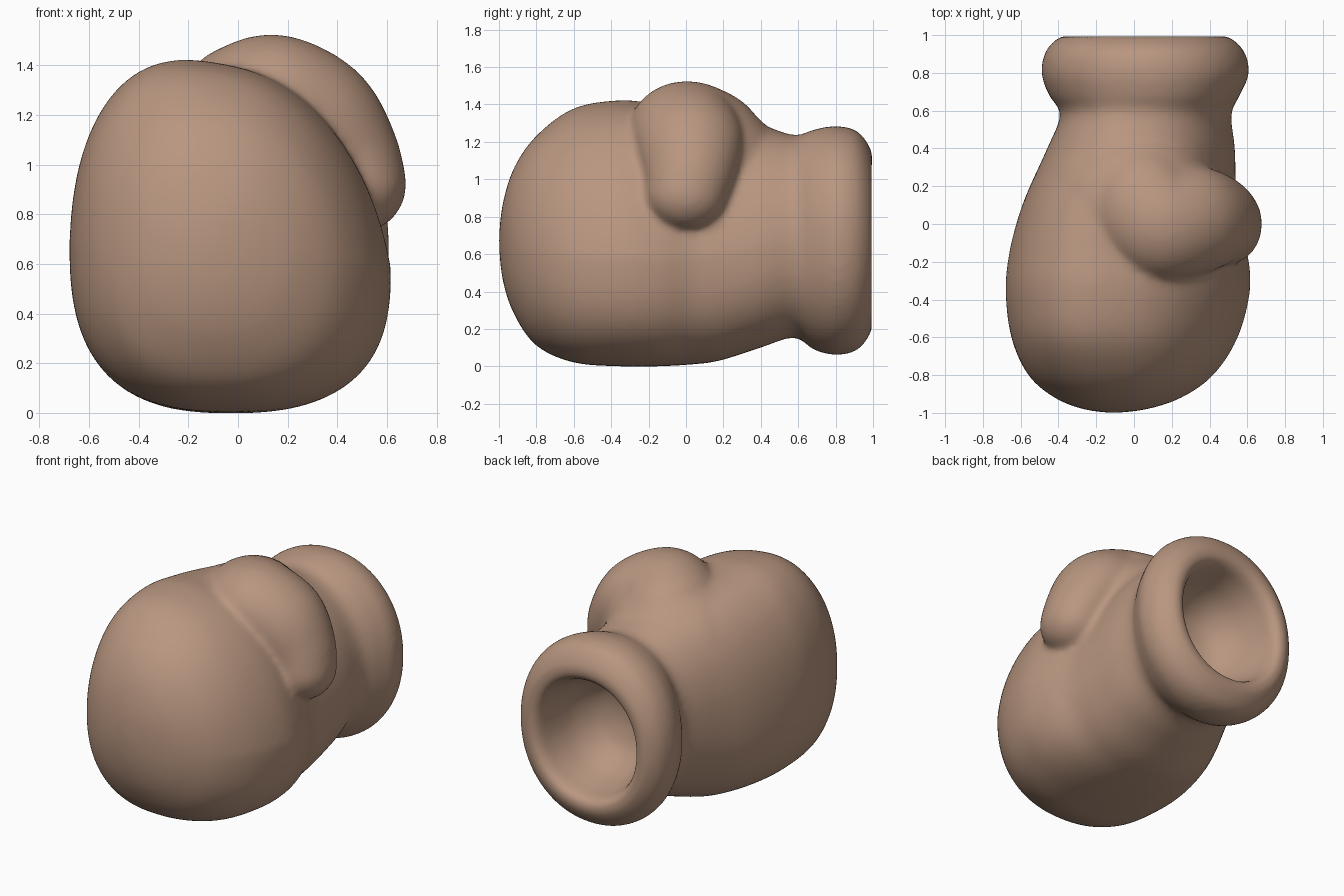
import bpy, bmesh
from math import cos, sin, tau, copysign
from mathutils import Vector, Matrix

cube = bpy.data.objects.get("Cube")
if cube:
    bpy.data.objects.remove(cube, do_unlink=True)

leather = bpy.data.materials.new("tan_leather")
leather.use_nodes = True
leather.diffuse_color = (0.48, 0.305, 0.215, 1)
leather.node_tree.nodes["Principled BSDF"].inputs["Base Color"].default_value = leather.diffuse_color


def smooth_path(points, steps):
    """Catmull-Rom interpolation of points of any dimension."""
    p = [Vector(q) for q in points]
    p = [p[0]] + p + [p[-1]]
    out = []
    for a, b, c, d in zip(p, p[1:], p[2:], p[3:]):
        for i in range(steps):
            t = i / steps
            out.append(0.5 * (2 * b + (c - a) * t + (2 * a - 5 * b + 4 * c - d) * t * t
                              + (3 * b - a - 3 * c + d) * t ** 3))
    return out + [p[-1]]


def power(v, e):
    return copysign(abs(v) ** e, v)


def add_loft(bm, stations, sides=64):
    """Skin squarish leaning rings along y: (y, left, right, bottom, top, squareness)."""
    rings = []
    for y, x0, x1, z0, z1, n in stations:
        ring = []
        hw, hh = (x1 - x0) / 2, (z1 - z0) / 2
        lean = 0.12 * max(n - 2.1, 0)
        for i in range(sides):
            c, s = (power(f(tau * i / sides), 2 / n) for f in (cos, sin))
            up = lean * max(s, 0)
            x = (x0 + x1) / 2 + hw * c * (1 - up) - up * (1 + c)
            z = (z0 + z1) / 2 + hh * s - lean * (c * (1 + s) + 1.5 * (1 - s * s))
            ring.append(bm.verts.new((x, y, z)))
        rings.append(ring)
    for a, b in zip(rings, rings[1:]):
        for i in range(sides):
            j = (i + 1) % sides
            bm.faces.new((a[i], a[j], b[j], b[i]))
    bm.faces.new(rings[0])
    bm.faces.new(rings[-1])


def add_blob_chain(bm, points, steps=6, widen=1.12):
    """Overlapping balls, widened along y, on a path: (x, y, z, radius)."""
    for x, y, z, r in smooth_path(points, steps):
        bmesh.ops.create_icosphere(bm, subdivisions=4, radius=r,
                                   matrix=Matrix.Translation((x, y, z))
                                   @ Matrix.Diagonal((1, widen, 1, 1)))


bm = bmesh.new()

# Fist, wrist, rolled cuff and hollow opening in one skin
add_loft(bm, smooth_path([
    (-1.00, -0.13, -0.09, 0.64, 0.70, 2.1),
    (-0.98, -0.27, 0.07, 0.46, 0.87, 2.1),
    (-0.92, -0.42, 0.25, 0.28, 1.06, 2.2),
    (-0.80, -0.56, 0.42, 0.11, 1.23, 2.3),
    (-0.60, -0.65, 0.55, 0.02, 1.37, 2.45),
    (-0.35, -0.68, 0.615, 0.00, 1.41, 2.5),
    (-0.15, -0.66, 0.60, 0.00, 1.39, 2.5),
    (0.03, -0.615, 0.55, 0.01, 1.37, 2.45),
    (0.18, -0.56, 0.54, 0.03, 1.35, 2.4),
    (0.40, -0.46, 0.535, 0.10, 1.29, 2.3),
    (0.58, -0.39, 0.515, 0.155, 1.235, 2.2),
    (0.68, -0.45, 0.56, 0.09, 1.265, 2.1),
    (0.80, -0.49, 0.61, 0.06, 1.285, 2.1),
    (0.92, -0.465, 0.58, 0.09, 1.255, 2.1),
    (0.995, -0.38, 0.49, 0.20, 1.14, 2.1),
    (0.97, -0.31, 0.42, 0.27, 1.06, 2.1),
    (0.85, -0.28, 0.385, 0.30, 1.02, 2.1),
    (0.70, -0.23, 0.335, 0.35, 0.97, 2.1),
    (0.58, -0.14, 0.24, 0.45, 0.87, 2.1),
    (0.53, -0.01, 0.11, 0.60, 0.72, 2.1),
], 5))

# Broad thumb base swelling out of the back of the hand
add_blob_chain(bm, [
    (-0.04, 0.08, 0.96, 0.455),
    (0.02, 0.10, 1.01, 0.43),
    (0.07, 0.06, 1.14, 0.35),
], widen=1.0)

# Thumb folded over the top and down the side
add_blob_chain(bm, [
    (0.05, 0.07, 1.18, 0.315),
    (0.15, 0.00, 1.25, 0.275),
    (0.31, 0.02, 1.18, 0.26),
    (0.43, 0.02, 1.04, 0.22),
    (0.485, 0.00, 0.92, 0.195),
])
bmesh.ops.recalc_face_normals(bm, faces=bm.faces[:])
mesh = bpy.data.meshes.new("padded_glove")
bm.to_mesh(mesh)
bm.free()
mesh.materials.append(leather)
glove = bpy.data.objects.new("padded_glove", mesh)
bpy.context.collection.objects.link(glove)

# Merge everything into one soft surface
remesh = glove.modifiers.new("merge", 'REMESH')
remesh.mode = 'VOXEL'
remesh.voxel_size = 0.018
remesh.use_smooth_shade = True
soften = glove.modifiers.new("soften", 'SMOOTH')
soften.factor = 0.5
soften.iterations = 20
